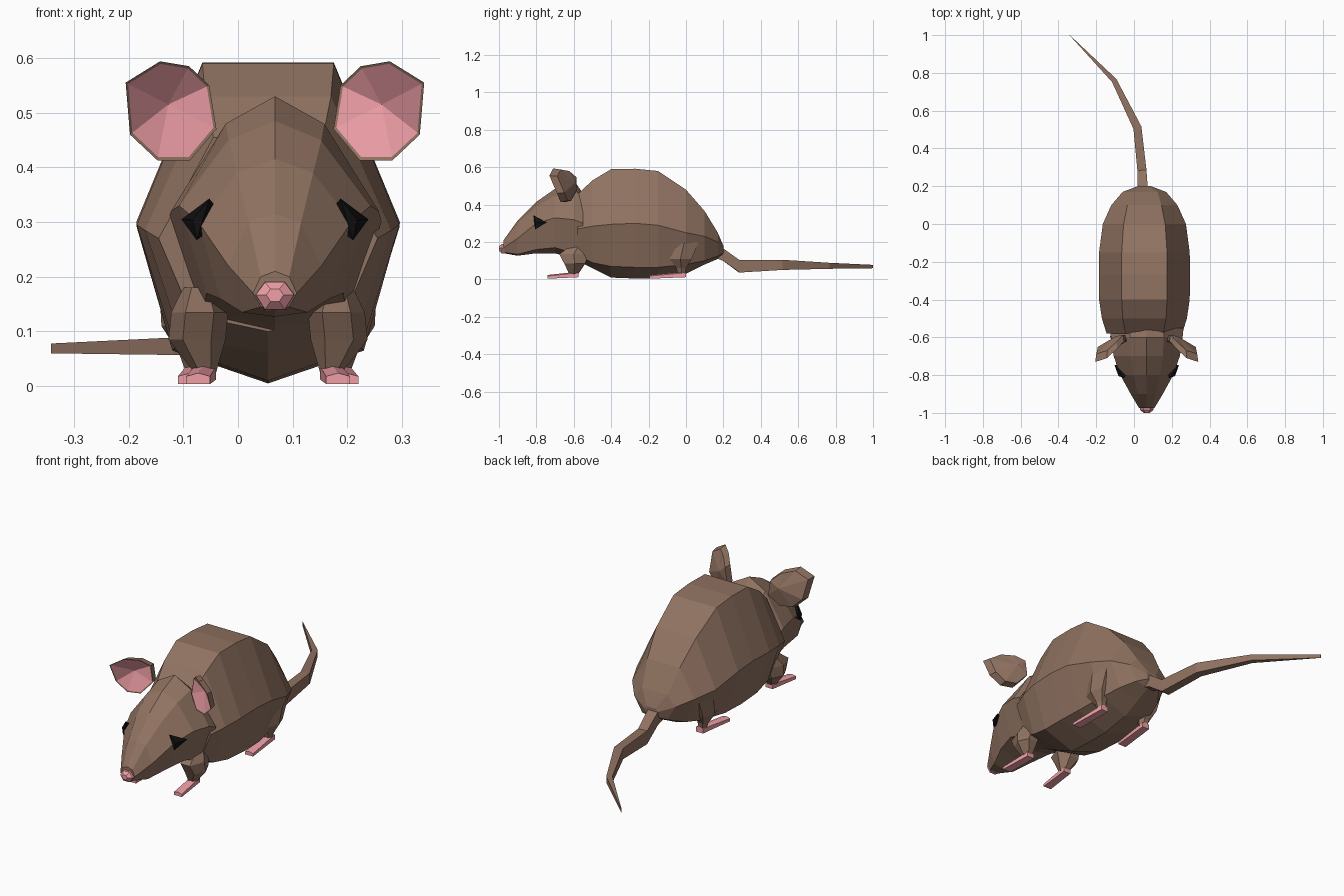
import bpy, bmesh, math
from mathutils import Vector

def material(name, rgb):
    m = bpy.data.materials.new(name)
    m.diffuse_color = (*rgb, 1)
    return m

BROWN = material("brown_fur", (0.28, 0.17, 0.12))
PINK = material("pink_skin", (0.87, 0.35, 0.39))
BLACK = material("black_eye", (0.005, 0.005, 0.005))

def make(name, verts, faces, mat):
    bm = bmesh.new()
    vs = [bm.verts.new(v) for v in verts]
    for f in faces:
        bm.faces.new([vs[i] for i in f])
    bmesh.ops.recalc_face_normals(bm, faces=bm.faces)
    me = bpy.data.meshes.new(name)
    bm.to_mesh(me)
    bm.free()
    me.materials.append(mat)
    ob = bpy.data.objects.new(name, me)
    bpy.context.collection.objects.link(ob)
    return ob

def loft(name, rings, mat):
    """Skin a list of equal-length point rings and cap both ends."""
    n = len(rings[0])
    faces = [(r * n + i, r * n + (i + 1) % n, (r + 1) * n + (i + 1) % n, (r + 1) * n + i)
             for r in range(len(rings) - 1) for i in range(n)]
    faces += [tuple(range(n)), tuple(range((len(rings) - 1) * n, len(rings) * n))]
    return make(name, [p for r in rings for p in r], faces, mat)

def mirrored_ring(cx, y, half):
    """Half outline (x, z) from top to bottom, mirrored about cx."""
    right = [(cx + x, y, z) for x, z in half]
    left = [(cx - x, y, z) for x, z in reversed(half) if x > 0]
    return right + left

# Body: flat back strip, side ridge, V-shaped belly
BX, HX = 0.055, 0.0675
body = [  # y, top w, top z, ridge w, ridge z, low w, low z, belly z
    (-0.58, 0.10, 0.455, 0.200, 0.27, 0.14, 0.13, 0.10),
    (-0.50, 0.115, 0.53, 0.225, 0.285, 0.16, 0.09, 0.06),
    (-0.40, 0.12, 0.59, 0.240, 0.295, 0.17, 0.07, 0.01),
    (-0.27, 0.12, 0.592, 0.241, 0.30, 0.175, 0.065, 0.005),
    (-0.15, 0.12, 0.58, 0.240, 0.29, 0.17, 0.065, 0.005),
    (0.00, 0.11, 0.48, 0.220, 0.25, 0.15, 0.08, 0.03),
    (0.10, 0.09, 0.365, 0.175, 0.23, 0.12, 0.10, 0.08),
    (0.17, 0.07, 0.25, 0.115, 0.20, 0.07, 0.125, 0.11),
    (0.20, 0.025, 0.18, 0.035, 0.165, 0.025, 0.14, 0.135)]
loft("body", [mirrored_ring(BX, y, [(a, b), (c, d), (e, f), (0, g)])
              for y, a, b, c, d, e, f, g in body], BROWN)

# Head: tapering to the snout
head = [  # y, crown z, brow w z, cheek w z, jaw w z, chin z
    (-0.975, 0.21, 0.026, 0.20, 0.040, 0.17, 0.025, 0.145, 0.14),
    (-0.90, 0.315, 0.048, 0.30, 0.085, 0.22, 0.060, 0.135, 0.127),
    (-0.80, 0.415, 0.070, 0.39, 0.140, 0.30, 0.100, 0.16, 0.14),
    (-0.70, 0.485, 0.085, 0.45, 0.175, 0.33, 0.125, 0.17, 0.14),
    (-0.60, 0.53, 0.090, 0.48, 0.190, 0.32, 0.130, 0.14, 0.11),
    (-0.55, 0.46, 0.090, 0.44, 0.195, 0.30, 0.130, 0.12, 0.09)]
loft("head", [mirrored_ring(HX, y, [(0, t), (a, b), (c, d), (e, f), (0, g)])
              for y, t, a, b, c, d, e, f, g in head], BROWN)

# Nose
loft("nose", [mirrored_ring(HX, y, [(0.018 * s, 0.167 + 0.023 * s), (0.035 * s, 0.167),
                                   (0.018 * s, 0.167 - 0.027 * s)])
              for y, s in ((-0.96, 1.05), (-0.985, 1.0), (-1.0, 0.45))], PINK)

# Tail: four-sided, sweeping to one side and flattening at the tip
tail = [(0.045, 0.16, 0.15, 0.03, 0.035), (0.045, 0.20, 0.132, 0.027, 0.033),
        (0.042, 0.285, 0.070, 0.024, 0.033), (0.018, 0.51, 0.078, 0.022, 0.027),
        (-0.105, 0.76, 0.073, 0.014, 0.016), (-0.341, 1.0, 0.069, 0.001, 0.009)]
rings = []
for i, (x, y, z, w, h) in enumerate(tail):
    a, b = tail[max(i - 1, 0)], tail[min(i + 1, len(tail) - 1)]
    d = Vector((b[0] - a[0], b[1] - a[1])).normalized()
    sx, sy = (d.y * w, -d.x * w) if i < len(tail) - 1 else (0.001, 0)
    rings.append([(x + sx, y + sy, z + h), (x - sx, y - sy, z + h),
                  (x - sx, y - sy, z - h), (x + sx, y + sy, z - h)])
loft("tail", rings, BROWN)

ear = [(0.273, -0.73, 0.555), (0.21, -0.71, 0.594), (0.157, -0.66, 0.585),
       (0.12, -0.62, 0.55), (0.107, -0.62, 0.47), (0.155, -0.65, 0.413),
       (0.215, -0.67, 0.413), (0.265, -0.69, 0.46)]
# Leg rings: offset, y, z, radius x, radius y
front_leg = [(0.125, -0.575, 0.18, 0.03, 0.05), (0.125, -0.60, 0.135, 0.052, 0.09),
             (0.13, -0.595, 0.085, 0.052, 0.065), (0.115, -0.60, 0.025, 0.02, 0.025)]
hind_leg = [(0.15, -0.01, 0.20, 0.05, 0.09), (0.15, -0.03, 0.11, 0.045, 0.07),
            (0.135, -0.025, 0.06, 0.028, 0.03), (0.13, -0.025, 0.025, 0.02, 0.022)]

for side, s in (("left", -1), ("right", 1)):
    # Ears: pink hollow with a brown back
    rim = [(HX + s * u, y, z) for u, y, z in ear]
    mid = Vector((HX + s * 0.195, -0.64, 0.515))
    inner = [Vector(p).lerp(mid, 0.06) for p in rim]
    back = [Vector(p).lerp(mid, 0.08) + Vector((0, 0.035, 0)) for p in rim]
    n = len(rim)
    wall = [(i, (i + 1) % n, n + (i + 1) % n, n + i) for i in range(n)]
    make(side + "_ear_inner", inner + [mid],
         [(i, (i + 1) % n, n) for i in range(n)], PINK)
    outer = [(a + (2 * n if a >= n else 0), b + (2 * n if b >= n else 0),
              c + n, d + n) for a, b, c, d in wall]
    make(side + "_ear", rim + inner + back + [mid + Vector((-s * 0.03, 0.045, 0))],
         wall + [(i, (i + 1) % n, 2 * n + (i + 1) % n, 2 * n + i) for i in range(n)]
         + [(2 * n + i, 2 * n + (i + 1) % n, 3 * n) for i in range(n)], BROWN)

    # Eyes: small faceted wedge
    pts = [(0.12, -0.815, 0.343), (0.171, -0.745, 0.305), (0.143, -0.807, 0.267),
           (0.150, -0.805, 0.304), (0.09, -0.76, 0.305)]
    make(side + "_eye", [(HX + s * u, y, z) for u, y, z in pts],
         [(0, 1, 3), (1, 2, 3), (2, 0, 3), (0, 1, 4), (1, 2, 4), (2, 0, 4)], BLACK)

    # Legs and feet
    for part, leg, u, toe, heel in (("front", front_leg, 0.12, -0.74, -0.575),
                                    ("hind", hind_leg, 0.135, -0.195, 0.0)):
        loft(f"{side}_{part}_leg",
             [[(BX + s * (o + rx * math.cos(k * math.pi / 3)),
                y + ry * math.sin(k * math.pi / 3), z) for k in range(6)]
              for o, y, z, rx, ry in leg], BROWN)
        loft(f"{side}_{part}_foot",
             [[(BX + s * (u + c + dx), y, z) for dx, z in
               ((-w, lo), (w, lo), (w, hi), (0, hi + 0.006), (-w, hi))]
              for y, w, c, lo, hi in ((toe, 0.022, 0.008, 0.004, 0.018),
                                      (heel, 0.02, -0.005, 0.012, 0.036))], PINK)
